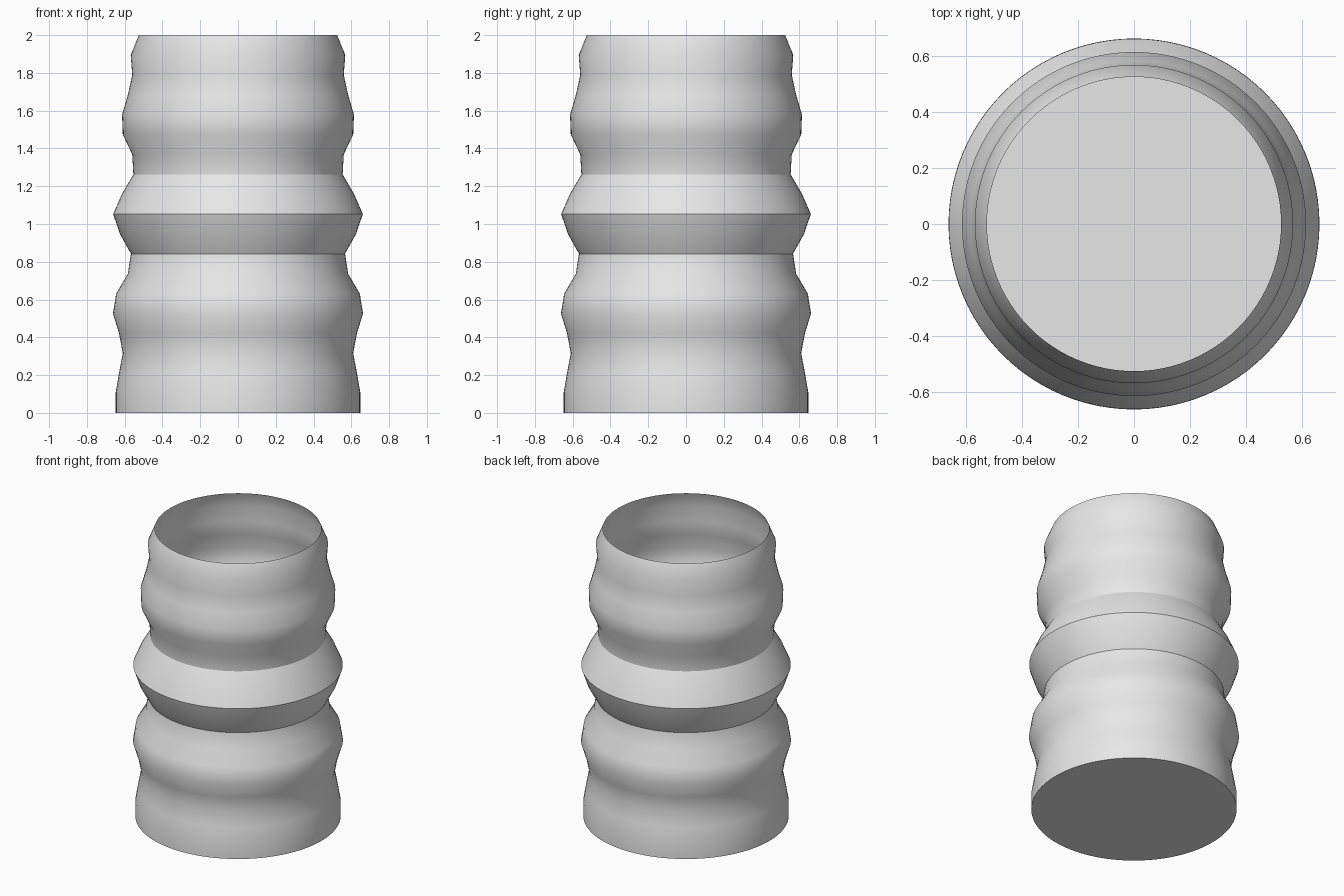
import bpy
import bmesh
from math import sin, cos, tau

cube = bpy.data.objects.get("Cube")
if cube:
    bpy.data.objects.remove(cube, do_unlink=True)

SEGMENTS = 96
HEIGHT = 2.0
# Wall radius at evenly spaced heights, from the base to the rim
RADII = [0.648, 0.648, 0.63, 0.61, 0.63, 0.662, 0.645, 0.583, 0.567, 0.625,
         0.661, 0.615, 0.554, 0.56, 0.61, 0.614, 0.583, 0.56, 0.568, 0.525]
# Rings with a hard crease: the base and the angular middle band
SHARP_RINGS = {0, 8, 10, 12}

clay = bpy.data.materials.new("pale grey")
clay.use_nodes = True
grey = (0.8, 0.8, 0.8, 1.0)
clay.diffuse_color = grey
clay.node_tree.nodes["Principled BSDF"].inputs["Base Color"].default_value = grey

bm = bmesh.new()


def make_ring(radius, z):
    return [bm.verts.new((radius * cos(tau * i / SEGMENTS),
                          radius * sin(tau * i / SEGMENTS), z))
            for i in range(SEGMENTS)]


# Thin rippled wall, open at the top
step = HEIGHT / (len(RADII) - 1)
rings = [make_ring(r, k * step) for k, r in enumerate(RADII)]
for low, high in zip(rings, rings[1:]):
    for i in range(SEGMENTS):
        j = (i + 1) % SEGMENTS
        bm.faces.new((low[i], low[j], high[j], high[i])).smooth = True

# Flat floor
bm.faces.new(list(reversed(rings[0])))

# Creases
for k in SHARP_RINGS:
    for i in range(SEGMENTS):
        edge = bm.edges.get((rings[k][i], rings[k][(i + 1) % SEGMENTS]))
        edge.smooth = False

mesh = bpy.data.meshes.new("vase_body")
bm.to_mesh(mesh)
bm.free()
mesh.materials.append(clay)
vase = bpy.data.objects.new("vase_body", mesh)
bpy.context.collection.objects.link(vase)
